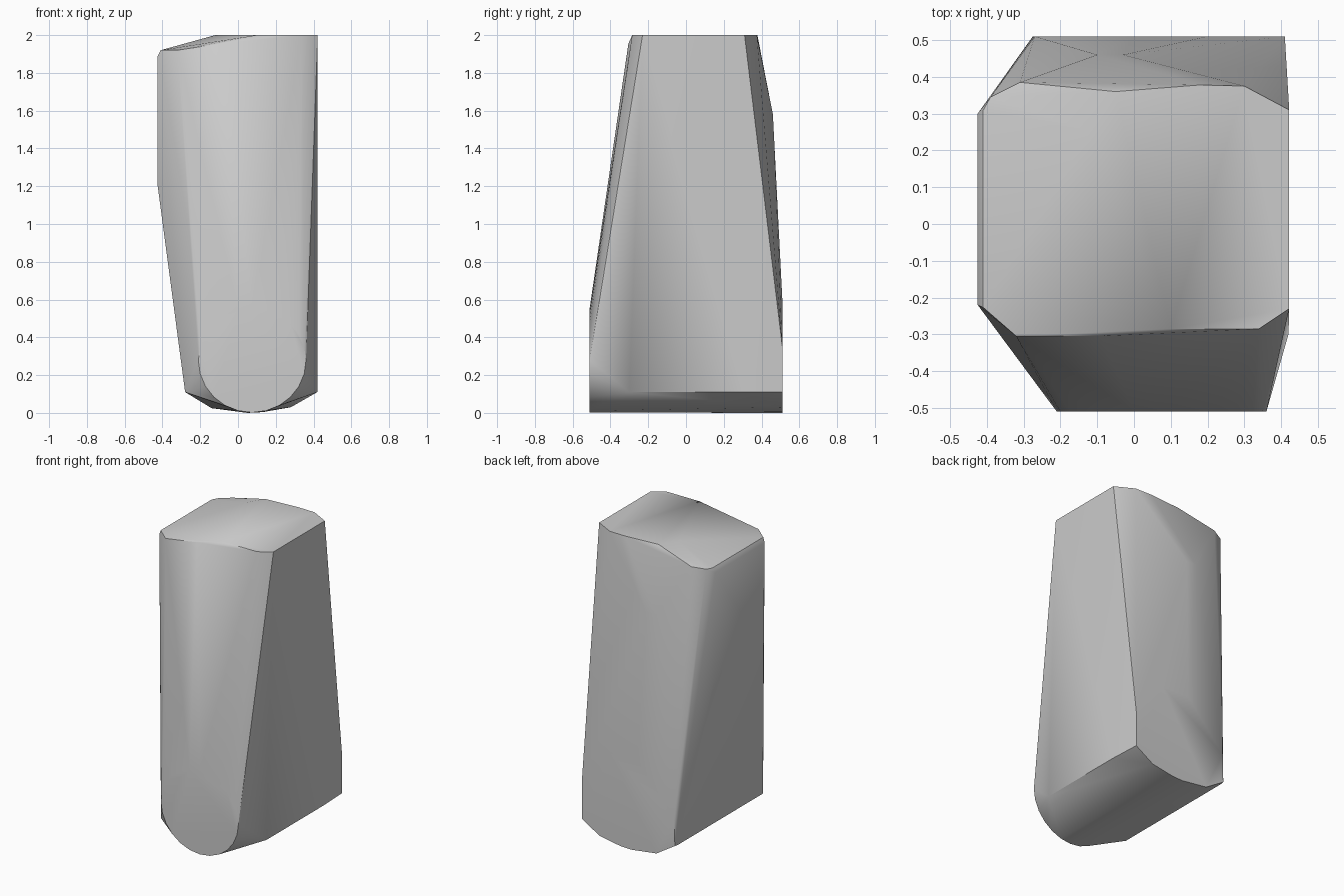
import bpy, bmesh
from math import cos, sin, radians

# Remove the default cube only
cube = bpy.data.objects.get("Cube")
if cube:
    bpy.data.objects.remove(cube, do_unlink=True)

# Single flat grey
grey = bpy.data.materials.new("plain_grey")
grey.use_nodes = True
colour = (0.6, 0.6, 0.6, 1)
grey.diffuse_color = colour
grey.node_tree.nodes["Principled BSDF"].inputs["Base Color"].default_value = colour


def disc(cx, y, cz, rx, rz, sides):
    """Upright ring of points facing the front."""
    return [(cx + rx * cos(radians(360 * i / sides)), y,
             cz + rz * sin(radians(360 * i / sides))) for i in range(sides)]


# Round flat patch low on the front
points = disc(0.075, -0.51, 0.278, 0.285, 0.276, 24)

# Rounded keel running to the back, with its blunt end
points += [(x, 0.51, z) for x, z in (
    (-0.27, 0.3), (-0.275, 0.11), (-0.14, 0.025), (0.05, 0), (0.13, 0.004),
    (0.28, 0.03), (0.41, 0.11), (0.41, 0.35), (0.2, 0.6), (0, 0.6))]

# Lower side corners
points += [(0.42, -0.3, 0.11), (0.42, 0.3, 0.11), (-0.28, -0.41, 0.11), (-0.28, 0.48, 0.11)]

# Bulging side and the ridge high on the back
points += [(-0.425, -0.21, 1.2), (-0.425, 0.3, 1.2),
           (-0.1, 0.46, 1.58), (-0.03, 0.46, 1.58)]

# Top, sloping down towards one side
points += [(0.1, -0.285, 2), (0.34, -0.285, 2), (0.422, -0.23, 2),
           (0.422, 0.31, 2), (0.3, 0.375, 2), (0.18, 0.378, 2),
           (-0.05, 0.36, 2), (-0.12, 0.25, 2),
           (-0.09, -0.305, 1.955), (-0.32, -0.305, 1.92),
           (-0.31, 0.385, 1.93), (-0.39, 0.345, 1.92)]
for y in (-0.22, 0.3):
    points += [(-0.425, y, 1.89), (-0.41, y * 1.03, 1.92)]

# Wrap the points in one faceted body
bm = bmesh.new()
for p in points:
    bm.verts.new(p)
hull = bmesh.ops.convex_hull(bm, input=bm.verts)
loose = {v for v in hull["geom_interior"] + hull["geom_unused"]
         if isinstance(v, bmesh.types.BMVert)}
bmesh.ops.delete(bm, geom=list(loose), context='VERTS')
bmesh.ops.dissolve_limit(bm, angle_limit=radians(1), verts=bm.verts, edges=bm.edges)
bmesh.ops.recalc_face_normals(bm, faces=bm.faces)
mesh = bpy.data.meshes.new("tapered_block")
bm.to_mesh(mesh)
bm.free()
mesh.materials.append(grey)
body = bpy.data.objects.new("tapered_block", mesh)
bpy.context.collection.objects.link(body)

# Soft facets, sharp main edges
bpy.ops.object.select_all(action='DESELECT')
body.select_set(True)
bpy.context.view_layer.objects.active = body
bpy.ops.object.shade_smooth_by_angle(angle=radians(30))
